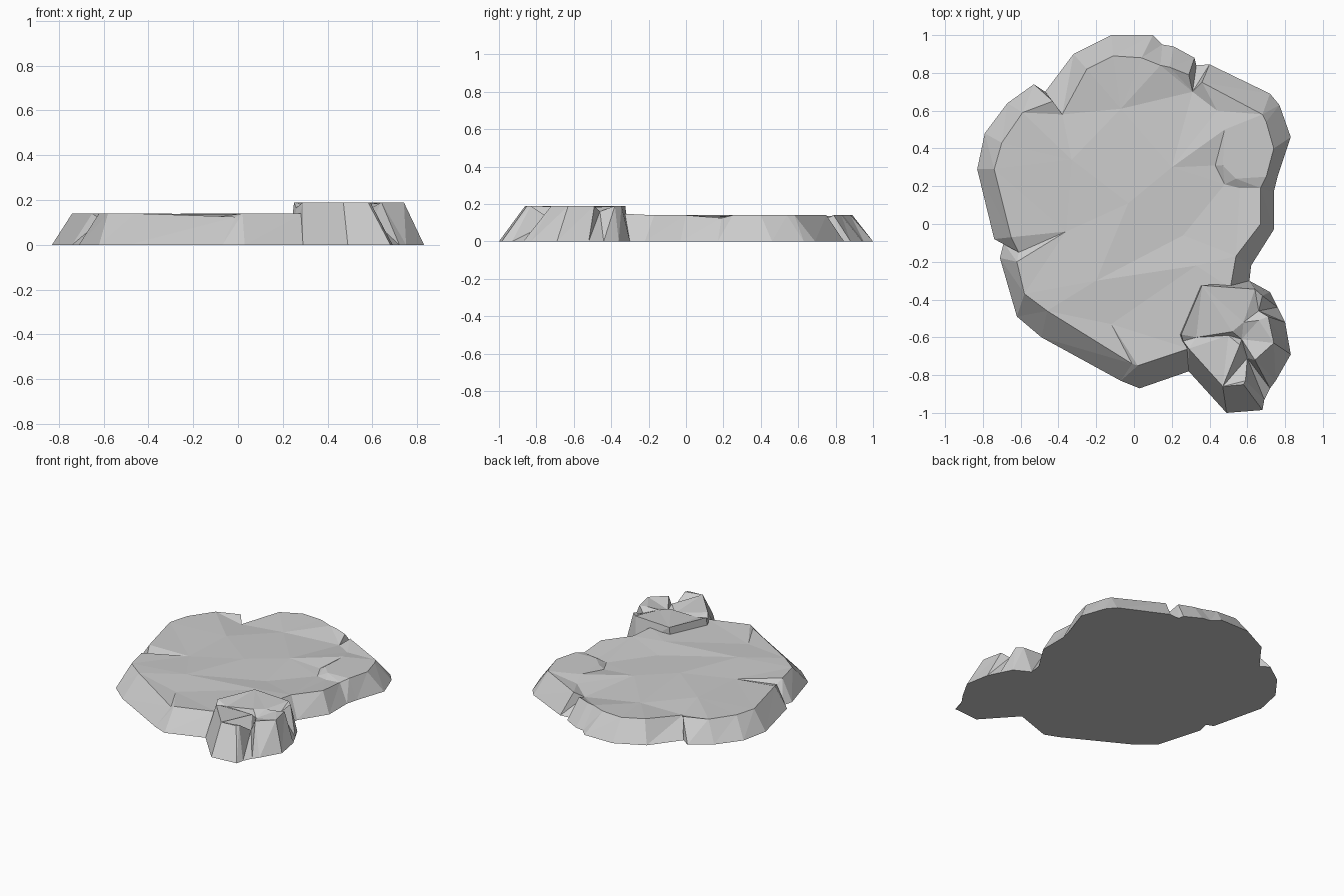
import bpy, bmesh
from mathutils import Vector
from mathutils.geometry import delaunay_2d_cdt


def rock(name, rim, height, dips, inner):
    """Flat-bottomed rock: rim = (foot x, foot y, top x, top y) going clockwise,
    dips = {rim index: height} for cracks, inner = (x, y, z) relief points."""
    n = len(rim)
    tops = [Vector((r[2], r[3])) for r in rim]
    heights = [dips.get(i, height) for i in range(n)] + [p[2] for p in inner]
    flat = tops + [Vector(p[:2]) for p in inner]
    verts, _, faces, orig, _, _ = delaunay_2d_cdt(
        flat, [], [list(range(n))[::-1]], 1, 1e-5)

    bm = bmesh.new()
    foot = [bm.verts.new((r[0], r[1], 0)) for r in rim]
    cap = []
    lookup = {}
    for v, src in zip(verts, orig):
        bv = bm.verts.new((v.x, v.y, heights[src[0]] if src else height))
        cap.append(bv)
        for s in src:
            lookup[s] = bv
    for f in faces:
        bm.faces.new([cap[i] for i in f])
    bm.faces.new(foot)
    for i in range(n):
        j = (i + 1) % n
        bm.faces.new((foot[j], foot[i], lookup[i]))
        bm.faces.new((foot[j], lookup[i], lookup[j]))
    bmesh.ops.recalc_face_normals(bm, faces=bm.faces)
    mesh = bpy.data.meshes.new(name)
    bm.to_mesh(mesh)
    bm.free()
    obj = bpy.data.objects.new(name, mesh)
    bpy.context.collection.objects.link(obj)
    return obj


# broad low slab with cracks cut into its rim
slab_rim = [
    (-.12, 1.0, -.11, .89), (.10, 1.0, .04, .88), (.15, .95, .14, .84),
    (.21, .94, .19, .83), (.32, .88, .29, .79), (.33, .84, .31, .70),
    (.40, .845, .36, .75), (.72, .69, .68, .58), (.77, .63, .70, .54),
    (.83, .46, .74, .40), (.76, .25, .70, .25), (.74, .17, .67, .19),
    (.74, -.03, .67, 0), (.62, -.22, .54, -.17), (.61, -.31, .51, -.34),
    (.29, -.78, .29, -.66), (.03, -.87, .02, -.75), (-.07, -.83, -.01, -.74),
    (-.49, -.60, -.46, -.46), (-.62, -.49, -.58, -.37), (-.71, -.18, -.62, -.20),
    (-.69, -.10, -.61, -.15), (-.74, -.08, -.65, -.07), (-.83, .29, -.74, .29),
    (-.79, .48, -.70, .43), (-.67, .64, -.59, .59), (-.53, .74, -.43, .65),
    (-.47, .70, -.38, .58), (-.32, .90, -.25, .82)]
slab_relief = [
    (-.36, -.04, .125), (-.03, .11, .137), (.26, -.06, .12), (.33, -.22, .14),
    (-.12, -.53, .122), (-.07, .61, .125), (.44, .60, .122), (.43, .31, .115),
    (.48, .21, .112), (.56, .19, .115), (.47, .31, .14), (.54, .24, .14),
    (.48, .50, .14), (-.33, .34, .132), (.20, .30, .13), (-.20, -.30, .138)]
rock("broad_slab", slab_rim, .14,
     {5: .10, 11: .125, 17: .125, 21: .11, 27: .11, 14: .148}, slab_relief)

# smaller taller rock on the front right corner, split by a groove
boulder_rim = [
    (.34, -.33, .36, -.325), (.61, -.30, .64, -.345), (.72, -.36, .68, -.38),
    (.76, -.44, .66, -.46), (.80, -.52, .71, -.49), (.83, -.69, .74, -.63),
    (.75, -.83, .64, -.72), (.72, -.87, .60, -.71), (.69, -.93, .59, -.83),
    (.68, -.985, .58, -.85), (.49, -1.0, .47, -.86), (.29, -.78, .29, -.66),
    (.24, -.62, .26, -.62), (.23, -.59, .25, -.585)]
boulder_relief = [
    (.52, -.57, .185), (.50, -.59, .155), (.58, -.52, .182), (.57, -.61, .15),
    (.66, -.51, .188), (.56, -.64, .185), (.33, -.60, .165)]
rock("corner_boulder", boulder_rim, .19, {3: .16, 7: .11, 12: .165}, boulder_relief)
